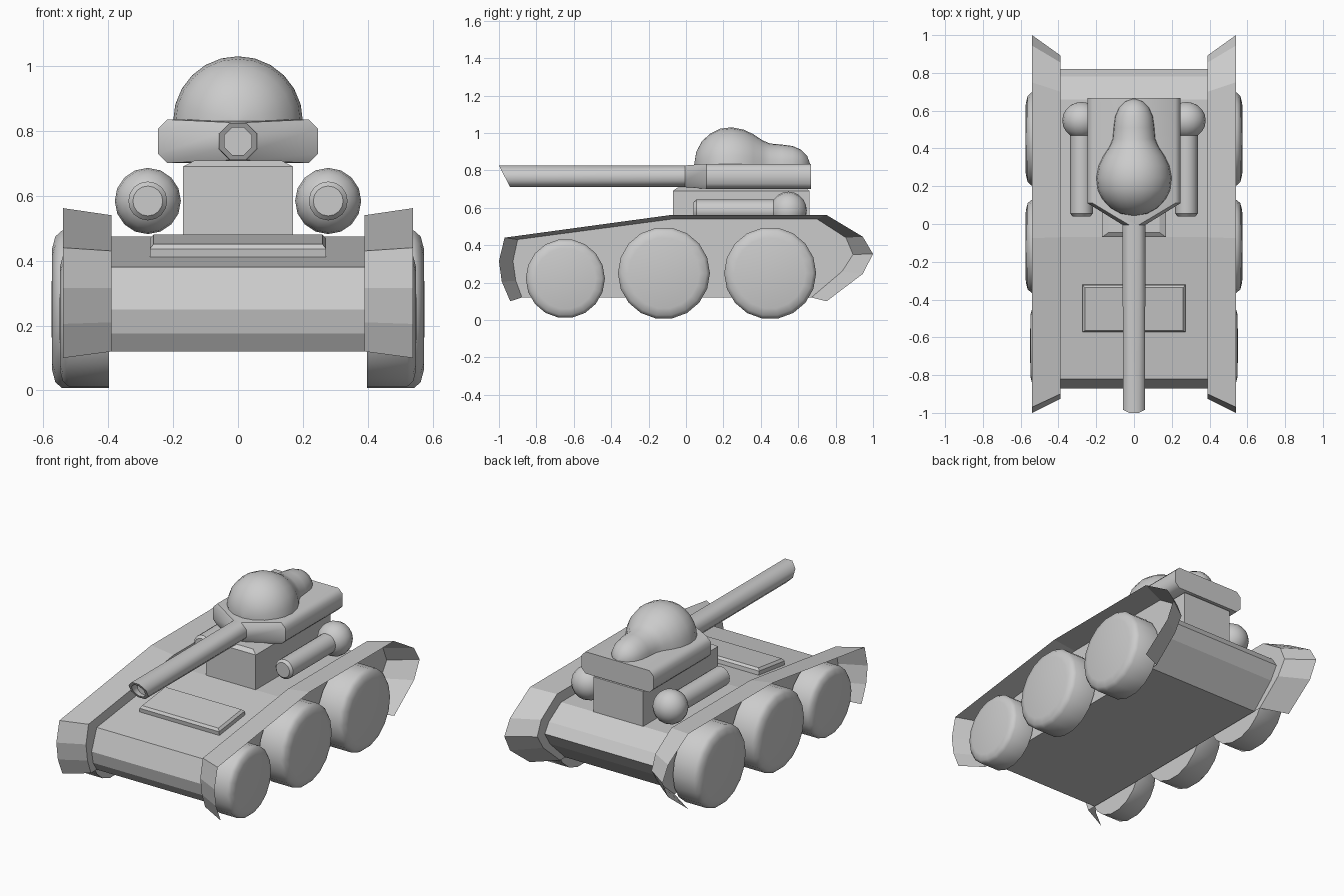
import bpy, bmesh, math
from mathutils import Matrix

if "Cube" in bpy.data.objects:
    bpy.data.objects.remove(bpy.data.objects["Cube"])


def make(name, verts, faces, angle=None):
    me = bpy.data.meshes.new(name)
    me.from_pydata(verts, [], faces)
    bm = bmesh.new()
    bm.from_mesh(me)
    bmesh.ops.remove_doubles(bm, verts=bm.verts, dist=1e-5)
    bmesh.ops.recalc_face_normals(bm, faces=bm.faces)
    bm.to_mesh(me)
    bm.free()
    ob = bpy.data.objects.new(name, me)
    bpy.context.collection.objects.link(ob)
    if angle:
        bpy.ops.object.select_all(action='DESELECT')
        ob.select_set(True)
        bpy.context.view_layer.objects.active = ob
        bpy.ops.object.shade_smooth_by_angle(angle=math.radians(angle))
    return ob


def loft(name, rings, angle=None, closed=True, caps=True):
    n = len(rings[0])
    verts = [v for r in rings for v in r]
    faces = [(i * n + j, i * n + (j + 1) % n, (i + 1) * n + (j + 1) % n, (i + 1) * n + j)
             for i in range(len(rings) - 1) for j in range(n if closed else n - 1)]
    if caps:
        faces += [tuple(range(n)), tuple(range(len(verts) - n, len(verts)))]
    return make(name, verts, faces, angle)


def lathe(name, profile, place, segs=16, angle=40):
    """Revolve (axial, radius) pairs; place(a, u, v) puts a point in the model."""
    rings = [[place(a, r * math.cos(2 * math.pi * k / segs), r * math.sin(2 * math.pi * k / segs))
              for k in range(segs)] for a, r in profile]
    return loft(name, rings, angle)


# Hull: side profile extruded across the width
hull = [(-.82, .12), (-.855, .175), (-.87, .25), (-.82, .38), (-.07, .475), (.66, .475),
        (.78, .40), (.82, .34), (.77, .26), (.62, .12)]
loft("hull", [[(x, y, z) for y, z in hull] for x in (-.39, .39)])

# Side plates with flared fender strips, open underneath
inner = [(-.877, .12), (-.91, .21), (-.925, .315), (-.9, .43), (-.07, .54), (.70, .54),
         (.855, .44), (.893, .35), (.835, .26), (.67, .12)]
outer = [(-.94, .10), (-.985, .205), (-1, .315), (-.97, .44), (-.075, .562), (.75, .562),
         (.945, .445), (1, .353), (.945, .246), (.752, .10)]
n = len(inner)
for side, s in (("left", -1), ("right", 1)):
    verts = [(s * .39, y, z) for y, z in inner] + [(s * .54, y, z) for y, z in outer]
    faces = [(i, i + 1, n + i + 1, n + i) for i in range(n - 1)] + [tuple(range(n))]
    make(side + "_fender", verts, faces)

    # Wheels with rounded outer rims
    wheel = [(0, 0), (0, .246), (.145, .246), (.165, .228), (.175, .19), (.177, 0)]
    for pos, y, z, k in (("front", -.645, .221, .86), ("middle", -.118, .25, 1), ("rear", .45, .25, 1)):
        lathe(f"{side}_{pos}_wheel", [(a * k, r * k) for a, r in wheel],
              lambda a, u, v: (s * (.398 + a), y + u, z + v), 18, 50)

    # Side canister: tube ending in a ball
    lathe(side + "_tube", [(.04, 0), (.04, .046), (.055, .06), (.55, .06), (.55, 0)],
          lambda a, u, v: (s * .278 + u, a, .584 + v), 16, 40)
    ball = [(.548 - .098 * math.cos(math.pi * i / 10), .102 * math.sin(math.pi * i / 10)) for i in range(11)]
    lathe(side + "_ball", ball, lambda a, u, v: (s * .278 + u, a, .584 + v), 16, 60)


# Chamfered hatch lying on the sloped front deck
def rect(w, y0, y1, z):
    return [(-w, y0, z), (w, y0, z), (w, y1, z), (-w, y1, z)]


hatch = loft("front_hatch", [rect(.272, -.126, .126, -.02), rect(.272, -.126, .126, .024),
                             rect(.26, -.114, .114, .038)])
hatch.matrix_world = Matrix.Translation((0, -.445, .428)) @ Matrix.Rotation(math.atan2(.095, .75), 4, 'X')

# Turret pedestal with chamfered top
loft("turret_base", [rect(.17, -.07, .66, .46), rect(.17, -.07, .66, .69), rect(.135, -.045, .64, .708)])


# Turret slab and gun barrel: one loft of chamfered sections
def section(y, w, h, c, slant=0):
    pts = [(w, c - h), (w, h - c), (w - c, h), (c - w, h),
           (-w, h - c), (-w, c - h), (c - w, -h), (w - c, -h)]
    return [(x, y + slant * (.057 - z), .768 + z) for x, z in pts]


loft("turret_and_barrel", [section(-.92, .042, .042, .0246), section(-1, .042, .042, .0246, .52),
                           section(-1, .059, .057, .034, .52), section(-.005, .06, .058, .034),
                           section(.11, .246, .067, .028), section(.668, .246, .067, .028)], 50)

# Dome with a trailing bump: half of a revolved bulb
bulb = [(.044, .002), (.055, .07), (.085, .125), (.13, .167), (.18, .192), (.245, .2), (.31, .187),
        (.36, .163), (.41, .13), (.45, .113), (.51, .108), (.57, .1), (.615, .08), (.648, .048), (.664, .002)]
segs = 12
loft("turret_dome", [[(r * math.cos(math.pi * k / segs), y, .83 + r * math.sin(math.pi * k / segs))
                      for k in range(segs + 1)] for y, r in bulb], 60)
